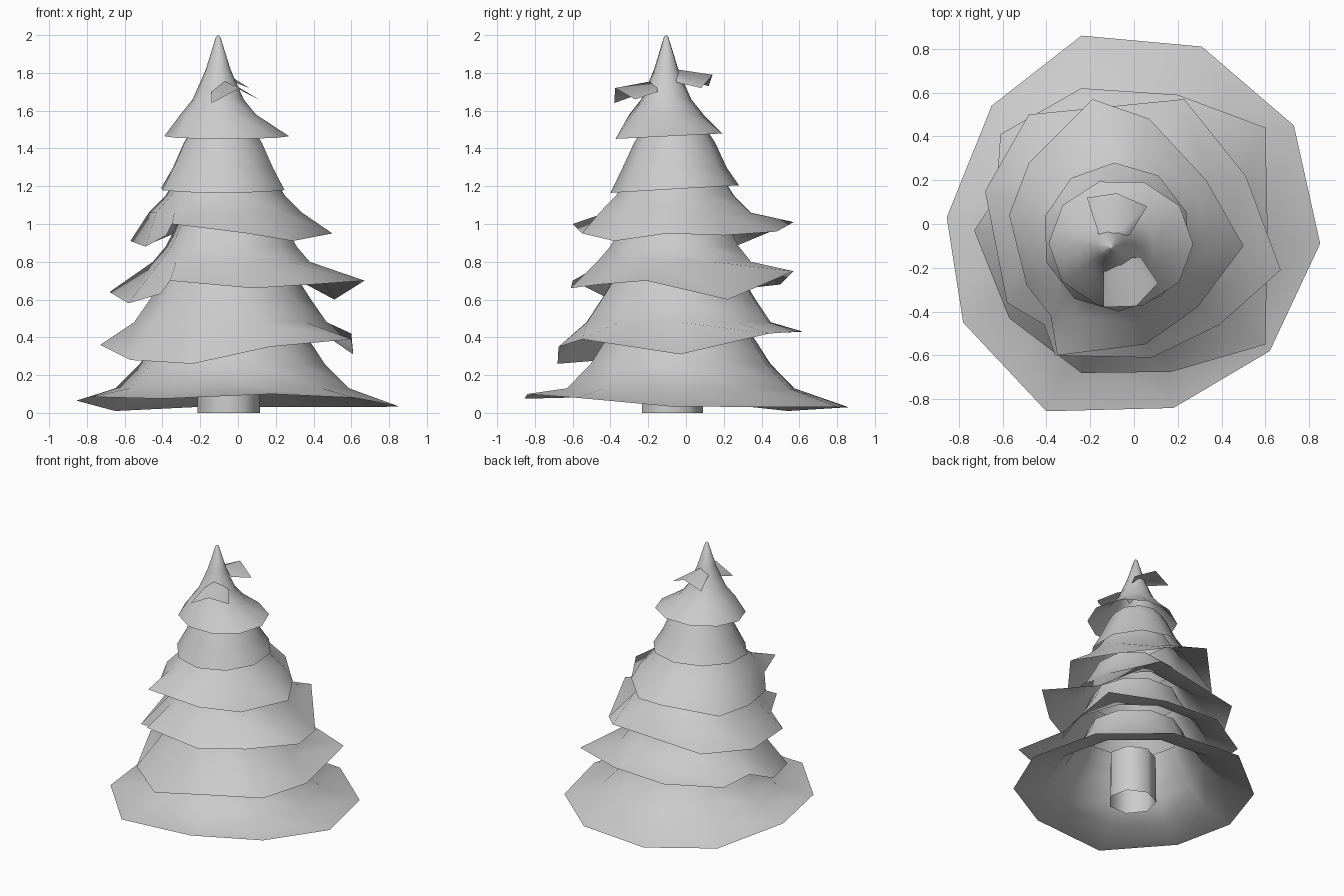
import bpy, bmesh, math


def finish(name, bm):
    bmesh.ops.recalc_face_normals(bm, faces=bm.faces)
    mesh = bpy.data.meshes.new(name)
    bm.to_mesh(mesh)
    bm.free()
    obj = bpy.data.objects.new(name, mesh)
    bpy.context.collection.objects.link(obj)
    bpy.ops.object.select_all(action='DESELECT')
    bpy.context.view_layer.objects.active = obj
    obj.select_set(True)
    bpy.ops.object.shade_smooth_by_angle(angle=math.radians(60))
    return obj


def skirt(name, centre, rim, rings, tip=None):
    """Open branch tier: ragged rim lofted up through round rings (radius, z)."""
    bm = bmesh.new()
    cx, cy = centre
    angles = [math.atan2(y - cy, x - cx) for x, y, z in rim]
    loops = [[bm.verts.new(p) for p in rim]]
    for r, z in rings:
        loops.append([bm.verts.new((cx + r * math.cos(a), cy + r * math.sin(a), z))
                      for a in angles])
    n = len(rim)
    for low, high in zip(loops, loops[1:]):
        for i in range(n):
            j = (i + 1) % n
            bm.faces.new((low[i], low[j], high[j], high[i]))
    if tip:
        top = bm.verts.new(tip)
        for i in range(n):
            bm.faces.new((loops[-1][i], loops[-1][(i + 1) % n], top))
    return finish(name, bm)


def round_rim(centre, radius, z, wave, n, start):
    """Nearly regular rim with a gentle height wave."""
    return [(centre[0] + radius * math.cos(a), centre[1] + radius * math.sin(a),
             z + wave * math.sin(a))
            for a in (start - math.tau * i / n for i in range(n))]


def flap(name, root, edge):
    """Small loose branch: a fan from the root to its edge points."""
    bm = bmesh.new()
    hub = bm.verts.new(root)
    pts = [bm.verts.new(p) for p in edge]
    for a, b in zip(pts, pts[1:]):
        bm.faces.new((hub, a, b))
    return finish(name, bm)


# Trunk: open tube
bm = bmesh.new()
bmesh.ops.create_cone(bm, cap_ends=False, segments=7, radius1=0.17, radius2=0.165, depth=0.36)
bmesh.ops.translate(bm, verts=bm.verts, vec=(-0.05, -0.08, 0.18))
finish("trunk", bm)

# Branch tiers, bottom to top
skirt("branch_tier_1", (-0.03, -0.03),
      [(-0.24, 0.86, 0.03), (0.31, 0.81, 0.03), (0.73, 0.45, 0.03), (0.85, -0.09, 0.035),
       (0.62, -0.58, 0.08), (0.18, -0.84, 0.10), (-0.40, -0.855, 0.075),
       (-0.78, -0.45, 0.085), (-0.855, 0.03, 0.065), (-0.65, 0.54, 0.01)],
      [(0.62, 0.13), (0.49, 0.26), (0.385, 0.42), (0.34, 0.53)])

skirt("branch_tier_2", (-0.04, -0.04),
      [(-0.24, 0.62, 0.43), (0.20, 0.59, 0.43), (0.60, 0.44, 0.42), (0.61, -0.03, 0.31),
       (0.60, -0.55, 0.39), (0.17, -0.675, 0.35), (-0.24, -0.68, 0.26),
       (-0.57, -0.43, 0.28), (-0.73, -0.03, 0.36), (-0.63, 0.12, 0.42),
       (-0.61, 0.41, 0.42)],
      [(0.51, 0.48), (0.42, 0.61), (0.35, 0.72), (0.31, 0.81)])

skirt("branch_tier_3", (-0.04, -0.05),
      [(0.23, 0.57, 0.75), (0.51, 0.22, 0.60), (0.67, -0.21, 0.70), (0.39, -0.46, 0.68),
       (0.08, -0.61, 0.66), (-0.36, -0.60, 0.70), (-0.41, -0.46, 0.63),
       (-0.58, -0.36, 0.58), (-0.68, 0.15, 0.64), (-0.48, 0.50, 0.68)],
      [(0.43, 0.80), (0.36, 0.88), (0.31, 0.97), (0.27, 1.05)])

skirt("branch_tier_4", (-0.07, -0.06),
      [(-0.19, 0.57, 1.01), (0.07, 0.48, 0.96), (0.33, 0.20, 0.94), (0.50, -0.10, 0.95),
       (0.29, -0.38, 0.91), (0.05, -0.55, 0.95), (-0.35, -0.60, 1.0),
       (-0.38, -0.42, 0.94), (-0.49, -0.28, 0.88), (-0.57, 0.04, 0.91),
       (-0.48, 0.28, 0.89)],
      [(0.41, 1.06), (0.32, 1.15), (0.275, 1.22), (0.22, 1.31)])

c5 = (-0.08, -0.06)
skirt("branch_tier_5", c5, round_rim(c5, 0.34, 1.185, 0.02, 10, 1.6),
      [(0.275, 1.30), (0.215, 1.43), (0.17, 1.50)])

c6 = (-0.105, -0.105)
rim6 = round_rim((-0.06, -0.10), 0.33, 1.465, 0.015, 10, 1.25)
rim6 = [(x, y * 0.9, z) for x, y, z in rim6]
skirt("crown", c6, rim6,
      [(0.20, 1.58), (0.135, 1.66), (0.095, 1.75), (0.065, 1.82), (0.012, 1.99)],
      tip=(-0.105, -0.105, 2.0))

# Loose branches near the top
flap("front_sprig", (-0.08, -0.16, 1.76),
     [(-0.14, -0.16, 1.72), (-0.14, -0.38, 1.64), (0.01, -0.375, 1.72),
      (0.11, -0.27, 1.66), (0.03, -0.15, 1.70)])
flap("back_sprig", (-0.10, -0.06, 1.82),
     [(-0.16, -0.05, 1.78), (-0.215, 0.12, 1.73), (-0.08, 0.14, 1.79),
      (0.06, 0.08, 1.72), (-0.02, -0.05, 1.75)])
